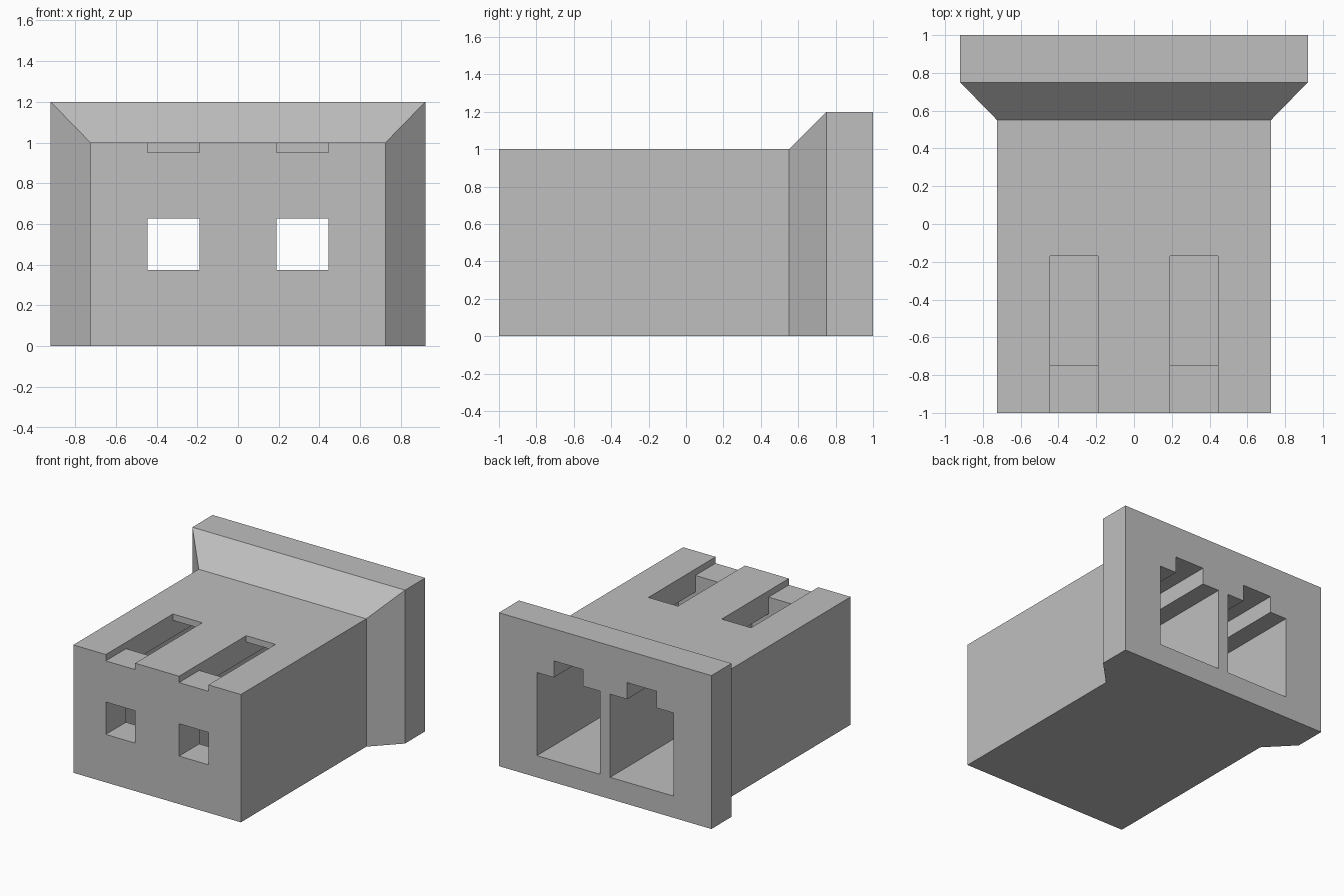
import bpy, bmesh
from mathutils import Vector

cube = bpy.data.objects.get("Cube")
if cube:
    bpy.data.objects.remove(cube, do_unlink=True)

grey = bpy.data.materials.new("grey plastic")
grey.use_nodes = True
colour = (0.52, 0.52, 0.52, 1)
grey.diffuse_color = colour
grey.node_tree.nodes["Principled BSDF"].inputs["Base Color"].default_value = colour


def loft(name, rings):
    """Solid through a series of matching closed outlines, capped at both ends."""
    bm = bmesh.new()
    loops = [[bm.verts.new(Vector(p)) for p in ring] for ring in rings]
    for a, b in zip(loops, loops[1:]):
        for i in range(len(a)):
            j = (i + 1) % len(a)
            bm.faces.new((a[i], a[j], b[j], b[i]))
    bm.faces.new(loops[0][::-1])
    bm.faces.new(loops[-1])
    bmesh.ops.recalc_face_normals(bm, faces=bm.faces)
    mesh = bpy.data.meshes.new(name)
    bm.to_mesh(mesh)
    bm.free()
    mesh.materials.append(grey)
    obj = bpy.data.objects.new(name, mesh)
    bpy.context.collection.objects.link(obj)
    return obj


def section(y, half, low, high, x=0):
    """Rectangle across the model at depth y."""
    return [(x - half, y, low), (x + half, y, low), (x + half, y, high), (x - half, y, high)]


def cut(target, cutter):
    cutter.hide_render = True
    mod = target.modifiers.new("cut", 'BOOLEAN')
    mod.operation = 'DIFFERENCE'
    mod.solver = 'EXACT'
    mod.object = cutter
    bpy.context.view_layer.objects.active = target
    bpy.ops.object.modifier_apply(modifier=mod.name)
    bpy.data.objects.remove(cutter, do_unlink=True)


# Block body flaring out to the rear flange, flat underneath
housing = loft("connector_housing", [
    section(-1, 0.725, 0, 1), section(0.55, 0.725, 0, 1),
    section(0.75, 0.92, 0, 1.2), section(1, 0.92, 0, 1.2)])

# Side profile of the front window, key channel, latch slot and front notch
wall = -0.75
channel = [(-1.1, 0.375), (1.1, 0.375), (1.1, 0.95), (-0.17, 0.95), (-0.17, 1.1),
           (-1.1, 1.1), (-1.1, 0.95), (wall, 0.95), (wall, 0.628), (-1.1, 0.628)]

for side in (-1, 1):
    centre = 0.317 * side
    # Wide cavity open at the rear
    cut(housing, loft("cavity_cutter", [
        section(wall, 0.273, 0.17, 0.82, centre), section(1.1, 0.273, 0.17, 0.82, centre)]))
    # Narrow channel through the middle of the cavity
    cut(housing, loft("channel_cutter", [
        [(centre + dx, y, z) for y, z in channel] for dx in (-0.127, 0.127)]))
